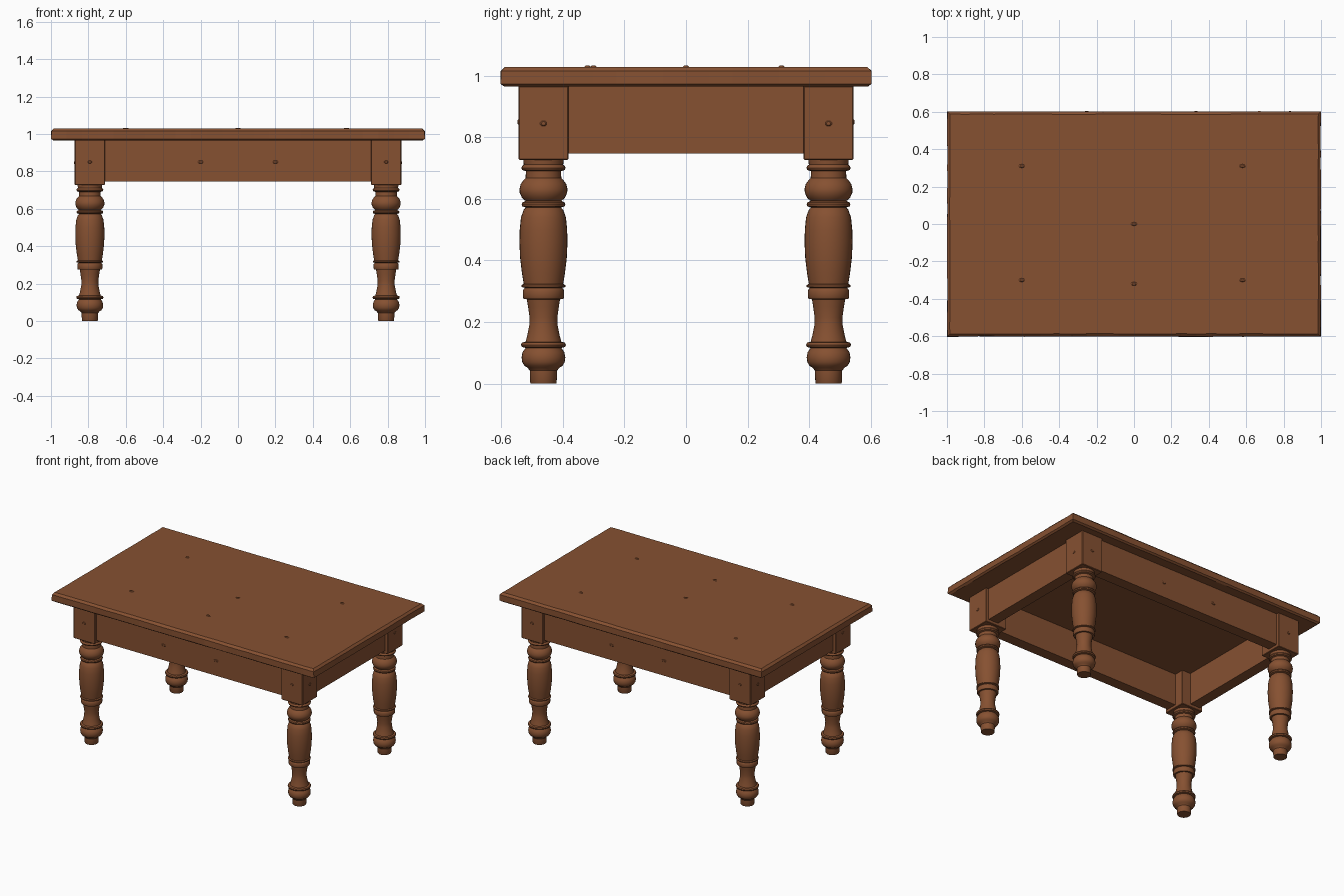
import bpy, bmesh, math, random
from mathutils import Vector, Matrix

if "Cube" in bpy.data.objects:
    bpy.data.objects.remove(bpy.data.objects["Cube"])

random.seed(4)
wood = bpy.data.materials.new("warm brown wood")
wood.diffuse_color = (0.24, 0.082, 0.031, 1)
wood.use_nodes = True
wood.node_tree.nodes["Principled BSDF"].inputs["Base Color"].default_value = wood.diffuse_color


def finish(name, bm, smooth=False):
    bmesh.ops.recalc_face_normals(bm, faces=bm.faces)
    me = bpy.data.meshes.new(name)
    bm.to_mesh(me)
    bm.free()
    me.materials.append(wood)
    ob = bpy.data.objects.new(name, me)
    bpy.context.collection.objects.link(ob)
    if smooth:
        bpy.ops.object.select_all(action='DESELECT')
        bpy.context.view_layer.objects.active = ob
        ob.select_set(True)
        bpy.ops.object.shade_smooth_by_angle(angle=math.radians(35))
    return ob


def box(name, lo, hi, bevel):
    lo, hi = Vector(lo), Vector(hi)
    bm = bmesh.new()
    bmesh.ops.create_cube(bm, size=1, matrix=Matrix.Translation((lo + hi) / 2)
                          @ Matrix.Diagonal((*(hi - lo), 1)))
    if bevel:
        bmesh.ops.bevel(bm, geom=bm.edges[:], offset=bevel, segments=1, affect='EDGES')
    return finish(name, bm)


# Table top: lofted slab with chamfered, slightly hand-worn edges
bm = bmesh.new()
outline = []
for i in range(24):
    outline.append((-1 + i / 12, -0.603))
for i in range(16):
    outline.append((1, -0.603 + 1.206 * i / 16))
outline += [(-x, -y) for x, y in outline]
loops = []
for inset, z in [(0.012, 0.965), (0, 0.974), (0, 1.015), (0.014, 1.029)]:
    loop = []
    for x, y in outline:
        wear = inset + random.uniform(0, 0.003)
        sx = (1 - wear) if abs(x) > 0.999 else 1 - wear * 0.5
        px = math.copysign(min(abs(x), 1 - wear), x)
        py = math.copysign(min(abs(y), 0.603 - wear), y)
        loop.append(bm.verts.new((px, py, z)))
    loops.append(loop)
n = len(outline)
for a, b in zip(loops, loops[1:]):
    for i in range(n):
        bm.faces.new((a[i], a[(i + 1) % n], b[(i + 1) % n], b[i]))
bm.faces.new(loops[0])
bm.faces.new(loops[-1])
finish("table_top", bm)

# Aprons, set back a little from the leg blocks
for s, name in ((-1, "front_apron"), (1, "back_apron")):
    a, b = sorted((s * 0.525, s * 0.45))
    box(name, (-0.73, a, 0.747), (0.73, b, 0.967), 0)
for s, name in ((-1, "left_apron"), (1, "right_apron")):
    a, b = sorted((s * 0.852, s * 0.777))
    box(name, (a, -0.40, 0.747), (b, 0.40, 0.967), 0)

# Turned leg profile (radius, height)
profile = [
    (0.041, 0.0), (0.043, 0.004), (0.044, 0.042), (0.052, 0.052), (0.062, 0.058),
    (0.069, 0.070), (0.071, 0.085), (0.068, 0.102), (0.058, 0.116), (0.070, 0.119),
    (0.073, 0.126), (0.070, 0.133), (0.058, 0.136), (0.053, 0.155), (0.046, 0.190),
    (0.045, 0.215), (0.050, 0.250), (0.054, 0.274), (0.064, 0.275), (0.067, 0.281),
    (0.067, 0.302), (0.064, 0.308), (0.060, 0.311), (0.071, 0.314), (0.071, 0.320),
    (0.064, 0.324), (0.070, 0.360), (0.076, 0.410), (0.078, 0.460), (0.077, 0.500),
    (0.073, 0.540), (0.064, 0.565), (0.057, 0.572), (0.069, 0.576), (0.071, 0.583),
    (0.068, 0.589), (0.058, 0.593), (0.070, 0.604), (0.077, 0.620), (0.078, 0.632),
    (0.074, 0.648), (0.065, 0.661), (0.058, 0.668), (0.057, 0.690), (0.069, 0.694),
    (0.072, 0.701), (0.069, 0.707), (0.064, 0.711), (0.066, 0.73)]
SEG = 32


def turned_leg(name, cx, cy):
    bm = bmesh.new()
    rings = [[bm.verts.new((cx + r * math.cos(2 * math.pi * k / SEG),
                            cy + r * math.sin(2 * math.pi * k / SEG), z))
              for k in range(SEG)] for r, z in profile]
    for a, b in zip(rings, rings[1:]):
        for k in range(SEG):
            bm.faces.new((a[k], a[(k + 1) % SEG], b[(k + 1) % SEG], b[k]))
    bm.faces.new(rings[0])
    bm.faces.new(rings[-1])
    finish(name, bm, smooth=True)


for sx, side in ((-1, "left"), (1, "right")):
    for sy, end in ((-1, "front"), (1, "back")):
        cx, cy = sx * 0.792, sy * 0.463
        turned_leg(f"{end}_{side}_leg", cx, cy)
        box(f"{end}_{side}_leg_block", (cx - 0.081, cy - 0.081, 0.727),
            (cx + 0.081, cy + 0.081, 0.967), 0.003)


# Small raised wood knots
def knot(name, pos, normal, length=0.02):
    bm = bmesh.new()
    rot = Vector(normal).to_track_quat('Z', 'Y').to_matrix().to_4x4()
    bmesh.ops.create_cone(bm, cap_ends=True, segments=10, radius1=1, radius2=0.5, depth=1,
                          matrix=Matrix.Translation(pos) @ rot
                          @ Matrix.Diagonal((length, 0.012, 0.006, 1)))
    finish(name, bm)


for x, y in ((-0.6, -0.3), (0.58, -0.3), (-0.6, 0.31), (0.58, 0.31), (0, 0), (0, -0.32)):
    knot("top_knot", (x, y, 1.03), (0, 0, 1))
for s in (-1, 1):
    for x in (-0.2, 0.2):
        knot("apron_knot", (x, s * 0.525, 0.85), (0, s, 0))
    for t in (-1, 1):
        knot("block_knot", (t * 0.792, s * 0.544, 0.85), (0, s, 0), 0.015)
        knot("block_knot", (t * 0.873, s * 0.463, 0.845), (t, 0, 0), 0.015)
